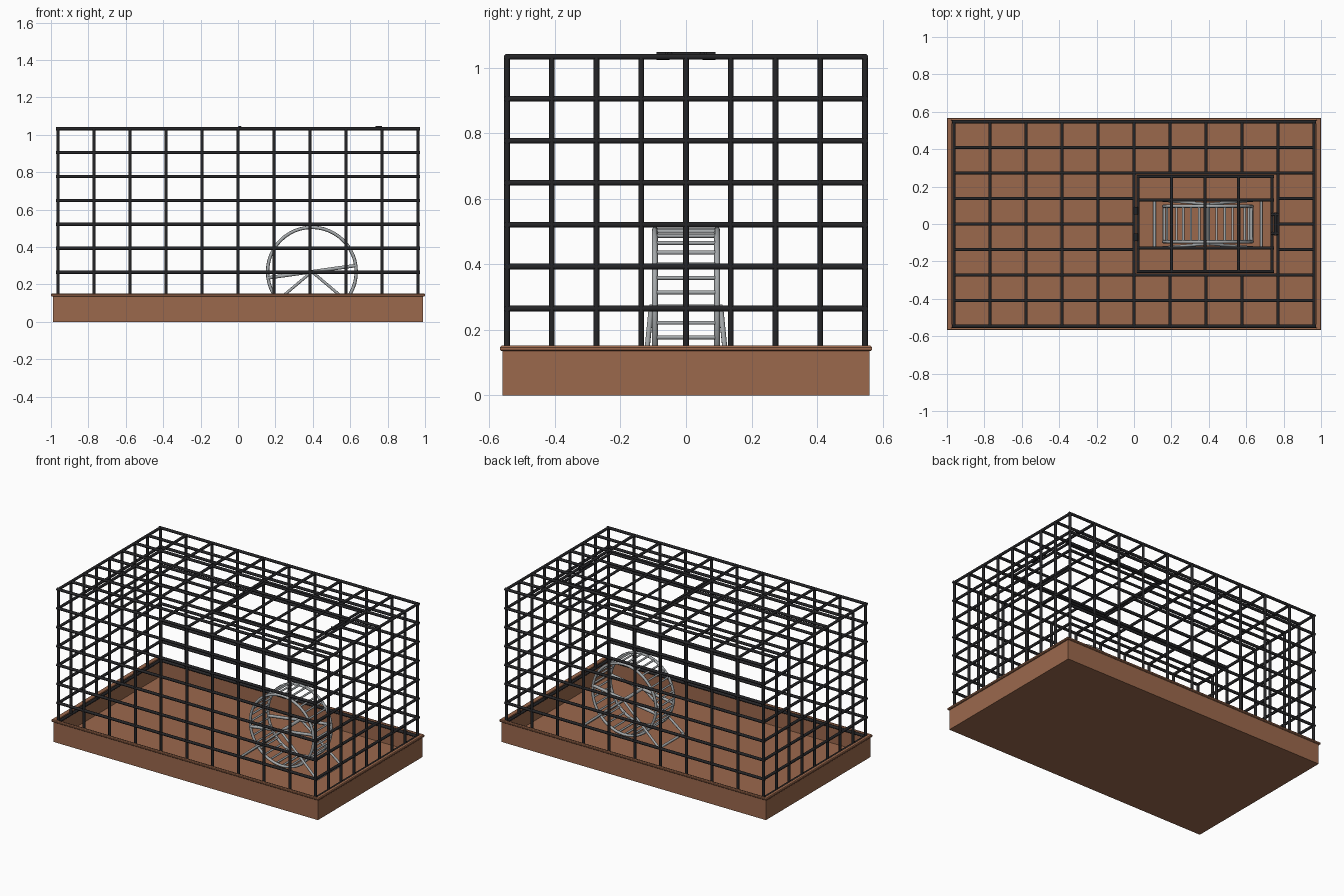
import bpy, bmesh, math
from mathutils import Vector, Matrix

if "Cube" in bpy.data.objects:
    bpy.data.objects.remove(bpy.data.objects["Cube"])


def mat(name, col):
    m = bpy.data.materials.new(name)
    m.diffuse_color = (*col, 1)
    m.use_nodes = True
    m.node_tree.nodes["Principled BSDF"].inputs["Base Color"].default_value = m.diffuse_color
    return m


BROWN = mat("brown plastic", (0.33, 0.14, 0.073))
BLACK = mat("black wire", (0.018, 0.018, 0.02))
STEEL = mat("grey steel", (0.38, 0.40, 0.41))


def finish(name, bm, m, smooth=True):
    bmesh.ops.recalc_face_normals(bm, faces=bm.faces)
    me = bpy.data.meshes.new(name)
    bm.to_mesh(me)
    bm.free()
    me.materials.append(m)
    ob = bpy.data.objects.new(name, me)
    bpy.context.collection.objects.link(ob)
    if smooth:
        bpy.context.view_layer.objects.active = ob
        ob.select_set(True)
        bpy.ops.object.shade_smooth_by_angle(angle=math.radians(50))
        ob.select_set(False)
    return ob


def rod(bm, a, b, r, n=8):
    a, b = Vector(a), Vector(b)
    d = b - a
    q = d.to_track_quat('Z', 'Y').to_matrix().to_4x4()
    # half-step turn puts flats on the axes
    M = Matrix.Translation((a + b) / 2) @ q @ Matrix.Rotation(math.pi / n, 4, 'Z')
    bmesh.ops.create_cone(bm, cap_ends=True, segments=n, radius1=r, radius2=r,
                          depth=d.length, matrix=M)


def rods(name, pairs, r, m, n=8):
    bm = bmesh.new()
    for a, b in pairs:
        rod(bm, a, b, r, n)
    return finish(name, bm, m)


# tray: nested rectangular loops (half x, half y, z) from underside up over the rim to the floor
loops = [(0.99, 0.56, 0), (0.99, 0.56, 0.135), (0.996, 0.563, 0.135), (1.0, 0.567, 0.139),
         (1.0, 0.567, 0.147), (0.996, 0.563, 0.152), (0.979, 0.561 - 0.006, 0.152),
         (0.973, 0.553, 0.148), (0.973, 0.553, 0.02)]
bm = bmesh.new()
rings = [[bm.verts.new((sx * x, sy * y, z)) for sx, sy in ((-1, -1), (1, -1), (1, 1), (-1, 1))]
         for x, y, z in loops]
for lo, hi in zip(rings, rings[1:]):
    for i in range(4):
        j = (i + 1) % 4
        bm.faces.new((lo[i], lo[j], hi[j], hi[i]))
bm.faces.new(rings[0][::-1])
bm.faces.new(rings[-1])
finish("tray", bm, BROWN, smooth=False)

# cage wire grid
X, Y, Z0, Z1, R = 0.9625, 0.546, 0.137, 1.033, 0.0095
xs = [-X + 2 * X * i / 10 for i in range(11)]
ys = [-Y + 2 * Y * i / 8 for i in range(9)]
zs = [Z0 + (Z1 - Z0) * i / 7 for i in range(8)]
HX0, HX1, HY = xs[5], xs[9], ys[6]      # door opening in the roof

for s, side in ((-1, "front"), (1, "back")):
    rods(side + "_wall_bars",
         [((x, s * Y, Z0), (x, s * Y, Z1)) for x in xs] +
         [((-X - R, s * Y, z), (X + R, s * Y, z)) for z in zs], R, BLACK)
for s, side in ((-1, "left"), (1, "right")):
    rods(side + "_wall_bars",
         [((s * X, y, Z0), (s * X, y, Z1)) for y in ys[1:-1]] +
         [((s * X, -Y, z), (s * X, Y, z)) for z in zs], R, BLACK)

roof = []
for i, x in enumerate(xs[1:-1], 1):
    if 5 < i < 9:
        roof += [((x, s * HY, Z1), (x, s * Y, Z1)) for s in (-1, 1)]
    else:
        roof.append(((x, -Y, Z1), (x, Y, Z1)))
for y in ys[1:-1]:
    if abs(y) < HY - 0.01:
        roof += [((-X, y, Z1), (HX0, y, Z1)), ((HX1, y, Z1), (X, y, Z1))]
    else:
        roof.append(((-X, y, Z1), (X, y, Z1)))
rods("roof_bars", roof, R, BLACK)

# roof door with its own grid
DX0, DX1, DY = 0.022, 0.738, 0.253
dxs = [DX0 + (DX1 - DX0) * i / 4 for i in range(5)]
rods("roof_door",
     [((x, -DY, Z1), (x, DY, Z1)) for x in dxs] +
     [((DX0 - R, y, Z1), (DX1 + R, y, Z1)) for y in (-DY, -0.128, 0.128, DY)], R * 0.9, BLACK)

# hinges and latch
rods("door_hinges", [((0.01, s * 0.05, Z1 + 0.002), (0.01, s * 0.09, Z1 + 0.002))
                     for s in (-1, 1)], 0.013, BLACK)
rods("door_latch", [((0.757, -0.062, Z1 + 0.006), (0.757, 0.062, Z1 + 0.006)),
                    ((0.735, -0.05, Z1 + 0.006), (0.77, -0.05, Z1 + 0.006)),
                    ((0.735, 0.05, Z1 + 0.006), (0.77, 0.05, Z1 + 0.006))], 0.009, BLACK)

# exercise wheel: two rims
CX, CZ, WR, WY = 0.395, 0.268, 0.237, 0.095
for s, side in ((-1, "front"), (1, "back")):
    bpy.ops.mesh.primitive_torus_add(major_segments=48, minor_segments=8, major_radius=WR,
                                     minor_radius=0.009, location=(CX, s * WY, CZ),
                                     rotation=(math.pi / 2, 0, 0))
    ob = bpy.context.object
    ob.name = side + "_wheel_rim"
    ob.data.materials.append(STEEL)
    bpy.ops.object.shade_smooth()
    ob.select_set(False)

# rungs between the rims
N = 32
rung_ang = [2 * math.pi * i / N for i in range(N)]
rods("wheel_rungs", [((CX + WR * math.cos(a), -WY, CZ + WR * math.sin(a)),
                      (CX + WR * math.cos(a), WY, CZ + WR * math.sin(a)))
                     for a in rung_ang], 0.0065, STEEL)

# cross spokes, axle and stand
a = math.radians(8)
dx, dz = WR * math.cos(a), WR * math.sin(a)
rods("wheel_spokes", [((CX - dx, s * WY, CZ - dz), (CX + dx, s * WY, CZ + dz))
                      for s in (-1, 1)], 0.01, STEEL)
rods("wheel_axle", [((CX, -0.112, CZ), (CX, 0.112, CZ))], 0.011, STEEL)
FX, FY, FZ = 0.285, 0.13, 0.028
rods("wheel_stand",
     [((CX, s * 0.106, CZ), (CX + t * FX, s * FY, FZ)) for s in (-1, 1) for t in (-1, 1)] +
     [((CX + t * FX, -FY, FZ), (CX + t * FX, FY, FZ)) for t in (-1, 1)], 0.008, STEEL)
